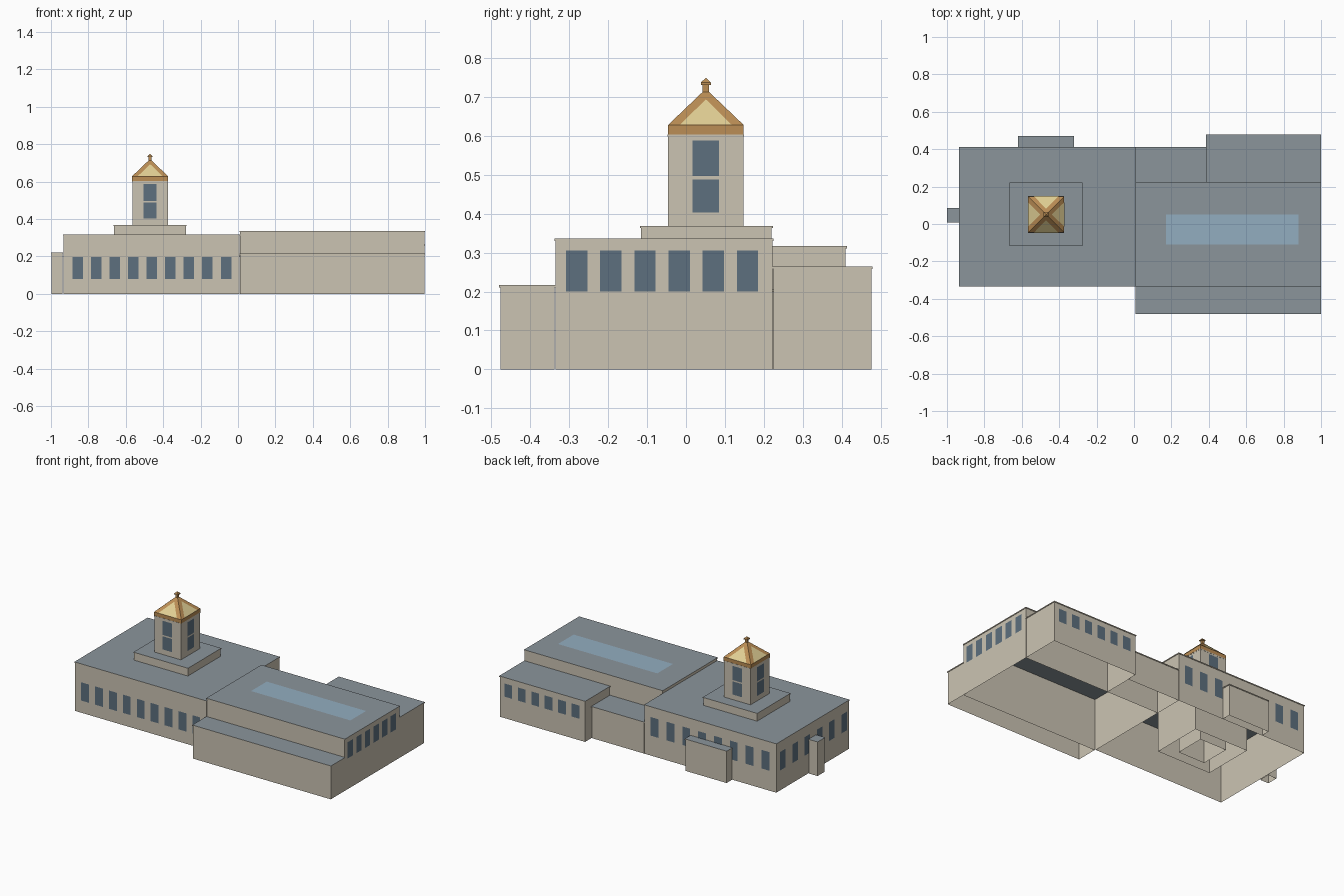
import bpy, bmesh
from mathutils import Vector

if "Cube" in bpy.data.objects:
    bpy.data.objects.remove(bpy.data.objects["Cube"])


def material(name, rgb):
    m = bpy.data.materials.new(name)
    m.diffuse_color = (*rgb, 1)
    m.use_nodes = True
    m.node_tree.nodes["Principled BSDF"].inputs["Base Color"].default_value = m.diffuse_color
    return m


STONE = material("stone", (0.60, 0.55, 0.45))
ROOF = material("roof_grey", (0.26, 0.30, 0.33))
GLASS = material("window_glass", (0.11, 0.16, 0.21))
SKY = material("skylight_glass", (0.29, 0.42, 0.53))
BRONZE = material("bronze", (0.50, 0.27, 0.09))
CREAM = material("pale_gold", (0.76, 0.63, 0.30))


def make(name, faces, mats):
    """Object from a list of (corner points, material index)."""
    bm = bmesh.new()
    for pts, mi in faces:
        bm.faces.new([bm.verts.new(p) for p in pts]).material_index = mi
    bmesh.ops.remove_doubles(bm, verts=bm.verts, dist=1e-5)
    me = bpy.data.meshes.new(name)
    bm.to_mesh(me)
    bm.free()
    for m in mats:
        me.materials.append(m)
    ob = bpy.data.objects.new(name, me)
    bpy.context.collection.objects.link(ob)
    return ob


def ring(x0, x1, y0, y1, z):
    return [Vector(p) for p in ((x0, y0, z), (x1, y0, z), (x1, y1, z), (x0, y1, z))]


def sides(a, b, mi=0):
    return [((a[i], a[(i + 1) % 4], b[(i + 1) % 4], b[i]), mi) for i in range(4)]


def block(name, x0, x1, y0, y1, h, lip=0.003):
    """Open-bottomed stone volume with a thin cornice and grey roof."""
    a, b = ring(x0, x1, y0, y1, 0), ring(x0, x1, y0, y1, h - 0.006)
    c = ring(x0 - lip, x1 + lip, y0 - lip, y1 + lip, h - 0.006)
    d = ring(x0 - lip, x1 + lip, y0 - lip, y1 + lip, h)
    make(name, sides(a, b) + sides(b, c) + sides(c, d) + [(d, 1)], [STONE, ROOF])


def windows(name, axis, plane, out, centers, width, z0, z1):
    """Row of flat panes on a wall; axis is the direction along the wall."""
    p, faces = plane + out * 0.0025, []
    for c in centers:
        q = [(c - width / 2, z0), (c + width / 2, z0), (c + width / 2, z1), (c - width / 2, z1)]
        pts = [(u, p, z) if axis == 'x' else (p, u, z) for u, z in q]
        if (axis == 'x') == (out > 0):
            pts.reverse()
        faces.append((pts, 0))
    make(name, faces, [GLASS])


def spread(a, b, n):
    return [a + (b - a) * i / (n - 1) for i in range(n)]


# Building volumes
block("main_block", -0.932, 0.008, -0.332, 0.41, 0.317)
block("hall", 0.012, 0.997, -0.335, 0.222, 0.336)
block("front_annex", 0.012, 0.997, -0.477, -0.338, 0.217)
block("back_wing", 0.388, 0.997, 0.225, 0.476, 0.264)
block("back_link", 0.012, 0.385, 0.225, 0.41, 0.205)
block("back_porch", -0.617, -0.323, 0.413, 0.467, 0.207)
block("side_chimney", -0.998, -0.938, 0.012, 0.083, 0.222)
block("tower_plinth", -0.662, -0.278, -0.115, 0.22, 0.369)
block("tower", -0.565, -0.375, -0.046, 0.148, 0.604, 0.001)

# Skylight on the hall
make("skylight", [(ring(0.17, 0.88, -0.11, 0.05, 0.338), 0)], [SKY])

# Window rows
windows("front_windows", 'x', -0.332, -1, spread(-0.858, -0.064, 9), 0.056, 0.08, 0.198)
windows("back_windows", 'x', 0.41, 1, spread(-0.857, -0.064, 8), 0.056, 0.13, 0.25)
windows("left_windows", 'y', -0.932, -1, spread(-0.28, 0.345, 6), 0.056, 0.13, 0.25)
windows("hall_windows", 'y', 0.997, 1, spread(-0.281, 0.158, 6), 0.055, 0.2, 0.305)
windows("wing_windows", 'x', 0.476, 1, spread(0.455, 0.935, 6), 0.055, 0.14, 0.225)
for z0, z1, level in ((0.403, 0.488, "lower"), (0.497, 0.588, "upper")):
    for axis, plane, out, c in (('x', -0.046, -1, -0.47), ('x', 0.148, 1, -0.47),
                                ('y', -0.565, -1, 0.051), ('y', -0.375, 1, 0.051)):
        windows(f"tower_window_{level}", axis, plane, out, [c], 0.068, z0, z1)

# Tower roof: bronze band, pyramid with pale panels, finial
CX, CY = -0.47, 0.051


def square(r, z):
    return ring(CX - r, CX + r, CY - r, CY + r, z)


band0, band1 = square(0.097, 0.604), square(0.097, 0.628)
top = square(0.008, 0.713)
make("tower_roof", [(band0[::-1], 0)] + sides(band0, band1) + sides(band1, top) + [(top, 0)], [BRONZE])

panels = []
for i in range(4):
    a, b = band1[i], band1[(i + 1) % 4]
    mid = (a + b) / 2
    apex = mid.lerp((top[i] + top[(i + 1) % 4]) / 2, 0.76)
    n = (b - a).cross(apex - a).normalized() * 0.0015
    panels.append(((a.lerp(b, 0.16) + n, a.lerp(b, 0.84) + n, apex + n), 0))
make("roof_panels", panels, [CREAM])

profile = [(0.008, 0.71), (0.008, 0.731), (0.013, 0.731), (0.013, 0.737), (0.001, 0.748)]
rings = [square(r, z) for r, z in profile]
finial = [(rings[-1], 0)]
for lower, upper in zip(rings, rings[1:]):
    finial += sides(lower, upper)
make("finial", finial, [BRONZE])
